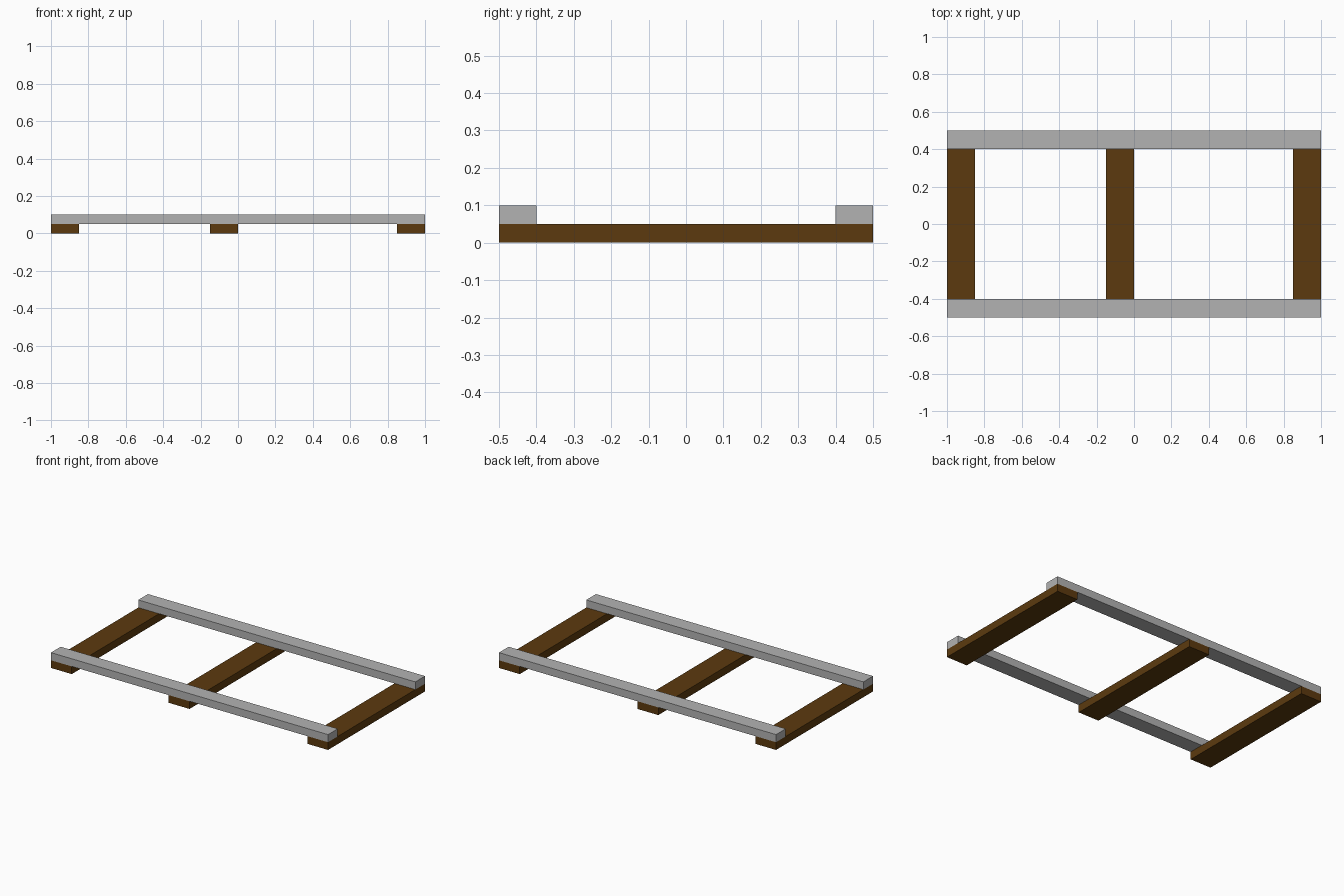
import bpy
import bmesh
from mathutils import Matrix

if "Cube" in bpy.data.objects:
    bpy.data.objects.remove(bpy.data.objects["Cube"])


def make_material(name, color):
    mat = bpy.data.materials.new(name)
    mat.diffuse_color = (*color, 1.0)
    mat.use_nodes = True
    mat.node_tree.nodes["Principled BSDF"].inputs["Base Color"].default_value = mat.diffuse_color
    return mat


def box(name, lo, hi, mat):
    """Axis-aligned box between two corners."""
    size = [b - a for a, b in zip(lo, hi)]
    mid = [(a + b) / 2 for a, b in zip(lo, hi)]
    bm = bmesh.new()
    bmesh.ops.create_cube(bm, size=1, matrix=Matrix.Diagonal((*size, 1)))
    mesh = bpy.data.meshes.new(name)
    bm.to_mesh(mesh)
    bm.free()
    mesh.materials.append(mat)
    obj = bpy.data.objects.new(name, mesh)
    obj.location = mid
    bpy.context.collection.objects.link(obj)
    return obj


wood = make_material("brown wood", (0.107, 0.042, 0.0045))
steel = make_material("grey steel", (0.45, 0.45, 0.45))

# Three cross sleepers on the ground
for label, x in (("left", -1.0), ("middle", -0.15), ("right", 0.85)):
    box(f"{label}_sleeper", (x, -0.5, 0), (x + 0.15, 0.5, 0.05), wood)

# Two rails resting on the sleepers
for label, y in (("front", -0.5), ("back", 0.4)):
    box(f"{label}_rail", (-1, y, 0.05), (1, y + 0.1, 0.1), steel)
